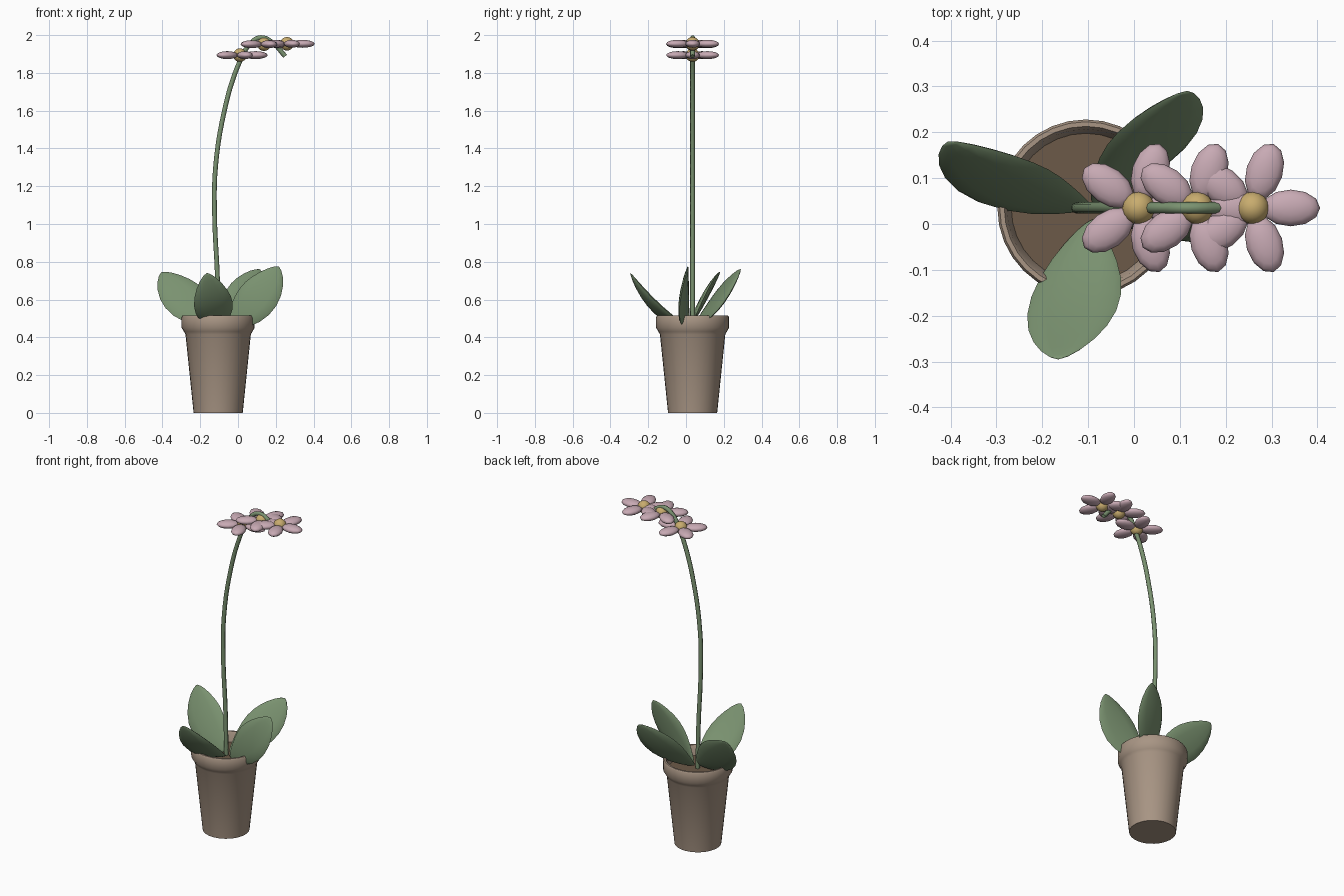
import bpy, bmesh, math
from mathutils import Vector, Matrix

if "Cube" in bpy.data.objects:
    bpy.data.objects.remove(bpy.data.objects["Cube"])

CX, CY = -0.105, 0.035  # pot axis


def material(name, r, g, b):
    lin = [((c / 255 + 0.055) / 1.055) ** 2.4 for c in (r, g, b)]
    m = bpy.data.materials.new(name)
    m.diffuse_color = (*lin, 1)
    m.use_nodes = True
    m.node_tree.nodes["Principled BSDF"].inputs["Base Color"].default_value = m.diffuse_color
    return m


GREEN = material("leaf_green", 122, 146, 112)
CLAY = material("clay", 168, 149, 132)
SOIL = material("soil_brown", 108, 90, 72)
PINK = material("petal_pink", 200, 170, 180)
YELLOW = material("centre_yellow", 200, 172, 110)


def finish(bm, name, mat, angle=40):
    bmesh.ops.recalc_face_normals(bm, faces=bm.faces)
    mesh = bpy.data.meshes.new(name)
    bm.to_mesh(mesh)
    bm.free()
    mesh.materials.append(mat)
    ob = bpy.data.objects.new(name, mesh)
    bpy.context.collection.objects.link(ob)
    bpy.ops.object.select_all(action='DESELECT')
    ob.select_set(True)
    bpy.context.view_layer.objects.active = ob
    bpy.ops.object.shade_smooth_by_angle(angle=math.radians(angle))
    return ob


def skin(bm, rings):
    """Join consecutive vertex rings with quads and cap both ends."""
    loops = [[bm.verts.new(p) for p in ring] for ring in rings]
    n = len(loops[0])
    for a, b in zip(loops, loops[1:]):
        for i in range(n):
            j = (i + 1) % n
            bm.faces.new((a[i], a[j], b[j], b[i]))
    bm.faces.new(loops[0])
    bm.faces.new(loops[-1])


def lathe(name, profile, mat, sides=32):
    bm = bmesh.new()
    skin(bm, [[(CX + r * math.cos(k * math.tau / sides),
                CY + r * math.sin(k * math.tau / sides), z) for k in range(sides)]
              for r, z in profile])
    return finish(bm, name, mat)


def leaf(name, base, bend, tip, side, half=0.103, thick=0.018, rings=12, sides=12):
    """Flattened blade along a bent spine; side gives the width direction."""
    base, bend, tip, side = map(Vector, (base, bend, tip, side))
    sections = []
    for i in range(rings + 1):
        t = 0.5 - 0.5 * math.cos(math.pi * (0.02 + 0.96 * i / rings))
        p = base * (1 - t) ** 2 + bend * 2 * t * (1 - t) + tip * t * t
        along = ((bend - base) * (1 - t) + (tip - bend) * t).normalized()
        s = (side - along * side.dot(along)).normalized()
        n = along.cross(s)
        k = math.sin(math.pi * t ** 1.15) ** 0.65
        sections.append([p + s * half * k * math.cos(a) + n * thick * k * math.sin(a)
                         for a in (j * math.tau / sides for j in range(sides))])
    bm = bmesh.new()
    skin(bm, sections)
    return finish(bm, name, GREEN, 75)


def ellipsoid(bm, matrix, u=12, v=8):
    bmesh.ops.create_uvsphere(bm, u_segments=u, v_segments=v, radius=1, matrix=matrix)


# Pot with a rolled rim, and the soil inside
lathe("pot", [(0.13, 0), (0.173, 0.415), (0.181, 0.43), (0.193, 0.45), (0.193, 0.507),
              (0.188, 0.515), (0.178, 0.515), (0.172, 0.505), (0.16, 0.44)], CLAY)
lathe("soil", [(0.163, 0.44), (0.163, 0.455)], SOIL)

# Leaves
leaf("leaf_front", (-0.09, 0.01, 0.46), (-0.125, -0.17, 0.51), (-0.165, -0.295, 0.74), (1, 0, 0.33))
leaf("leaf_left", (-0.09, 0.035, 0.48), (-0.28, 0.06, 0.56), (-0.405, 0.18, 0.745), (0.5, 0.4, 0.8), 0.112)
leaf("leaf_right", (-0.07, 0.02, 0.46), (0.10, -0.04, 0.56), (0.215, 0.01, 0.775), (-0.58, 0.2, 0.75), 0.108)
leaf("leaf_back", (-0.09, 0.045, 0.47), (0.04, 0.17, 0.58), (0.115, 0.29, 0.76), (-0.7, 0.05, 0.5))

# Arching flower stem
path = [(-0.103, 0.44), (-0.109, 0.72), (-0.124, 1.05), (-0.119, 1.30), (-0.072, 1.60),
        (-0.015, 1.80), (0.02, 1.88), (0.06, 1.95), (0.12, 1.987), (0.18, 1.962), (0.25, 1.888)]
curve = bpy.data.curves.new("stem", 'CURVE')
curve.dimensions = '3D'
curve.bevel_depth = 0.0125
curve.bevel_resolution = 2
curve.resolution_u = 5
curve.use_fill_caps = True
spline = curve.splines.new('BEZIER')
spline.bezier_points.add(len(path) - 1)
for point, (x, z) in zip(spline.bezier_points, path):
    point.co = (x, CY, z)
    point.handle_left_type = point.handle_right_type = 'AUTO'
curve.materials.append(GREEN)
bpy.context.collection.objects.link(bpy.data.objects.new("stem", curve))

# Flowers: five flattened petals around a round centre
for n, (x, z) in enumerate([(0.01, 1.894), (0.138, 1.952), (0.259, 1.954)], 1):
    bm = bmesh.new()
    for k in range(5):
        ellipsoid(bm, Matrix.Translation((x, CY, z)) @ Matrix.Rotation(k * math.tau / 5, 4, 'Z')
                  @ Matrix.Translation((0.083, 0, 0)) @ Matrix.Diagonal((0.064, 0.04, 0.021, 1)))
    finish(bm, f"petals_{n}", PINK, 75)
    bm = bmesh.new()
    ellipsoid(bm, Matrix.Translation((x, CY, z)) @ Matrix.Diagonal((0.036, 0.036, 0.036, 1)), 16, 10)
    finish(bm, f"flower_centre_{n}", YELLOW, 75)
